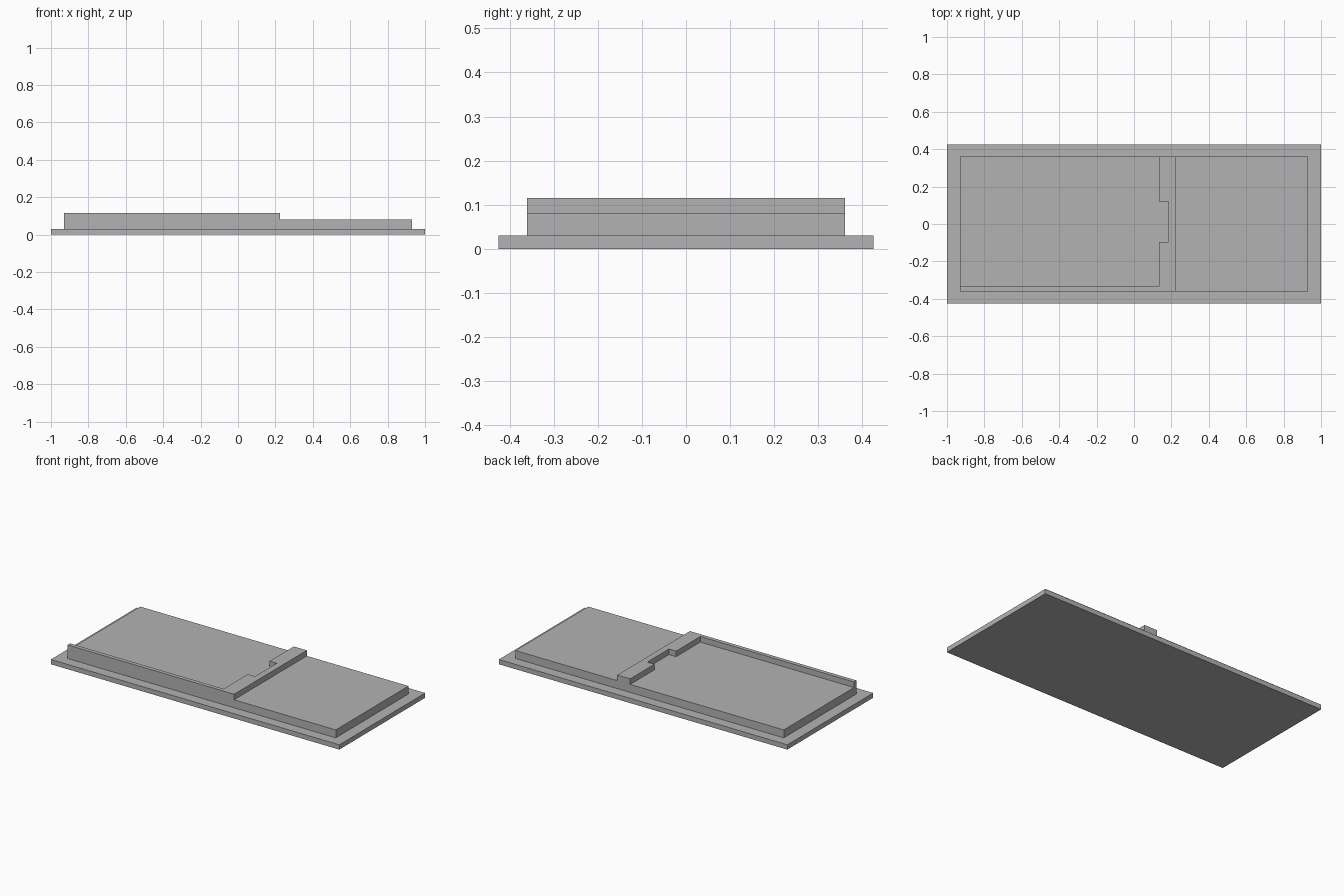
import bpy
import bmesh

cube = bpy.data.objects.get("Cube")
if cube:
    bpy.data.objects.remove(cube, do_unlink=True)

grey = bpy.data.materials.new("plain_grey")
grey.use_nodes = True
colour = (0.45, 0.45, 0.45, 1)
grey.diffuse_color = colour
grey.node_tree.nodes["Principled BSDF"].inputs["Base Color"].default_value = colour


def prism(name, outline, bottom, top):
    """Extrude a flat outline from bottom to top."""
    bm = bmesh.new()
    face = bm.faces.new([bm.verts.new((x, y, bottom)) for x, y in outline])
    result = bmesh.ops.extrude_face_region(bm, geom=[face], use_keep_orig=True)
    for v in result["geom"]:
        if isinstance(v, bmesh.types.BMVert):
            v.co.z = top
    bmesh.ops.recalc_face_normals(bm, faces=bm.faces)
    mesh = bpy.data.meshes.new(name)
    bm.to_mesh(mesh)
    bm.free()
    mesh.materials.append(grey)
    obj = bpy.data.objects.new(name, mesh)
    bpy.context.collection.objects.link(obj)
    return obj


def rectangle(x, y):
    return [(-x, -y), (x, -y), (x, y), (-x, y)]


base_top, slab_top, wall_top = 0.03, 0.08, 0.115
half_x, half_y = 0.93, 0.36

# Wide base plate and the slab on it
prism("base_plate", rectangle(1, 0.425), 0, base_top)
prism("raised_slab", rectangle(half_x, half_y), base_top, slab_top)

# L-shaped wall: thin front rim and a wide cross bar with a notch
inner, outer, notch = 0.135, 0.225, 0.185
prism("notched_wall", [
    (-half_x, -half_y), (outer, -half_y), (outer, half_y), (inner, half_y),
    (inner, 0.12), (notch, 0.12), (notch, -0.095), (inner, -0.095),
    (inner, -0.335), (-half_x, -0.335),
], slab_top, wall_top)
